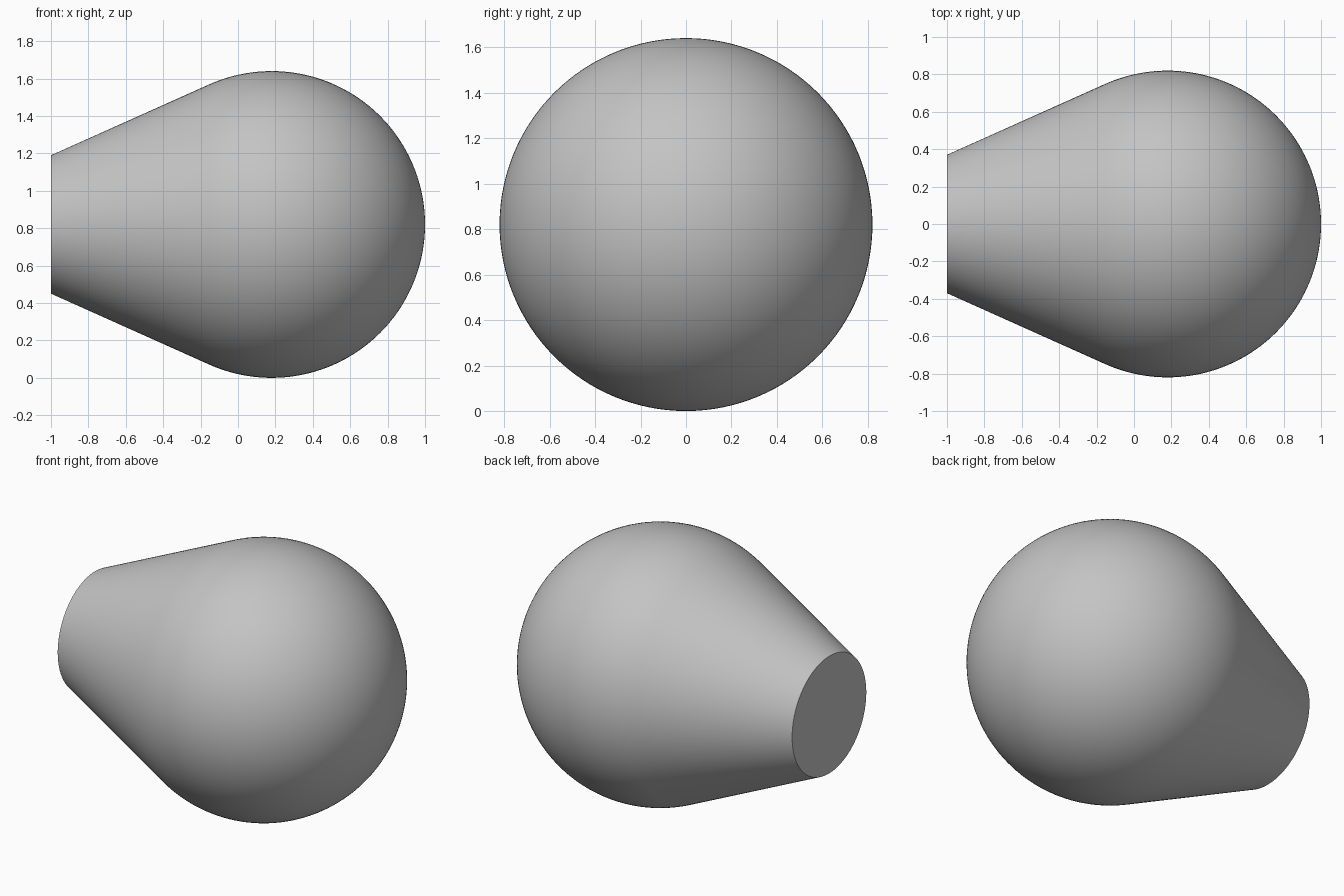
import bpy, bmesh, math
from mathutils import Matrix, Vector

cube = bpy.data.objects.get("Cube")
if cube:
    bpy.data.objects.remove(cube, do_unlink=True)

# Main dimensions
RADIUS = 0.82         # ball radius
BALL_X = 0.18         # ball centre
END_X = -1.0          # flat end of the neck
END_RADIUS = 0.37
SEGMENTS = 128
RINGS = 56

# One plain grey
grey = bpy.data.materials.new("plain grey")
grey.use_nodes = True
color = (0.55, 0.55, 0.55, 1.0)
grey.diffuse_color = color
grey.node_tree.nodes["Principled BSDF"].inputs["Base Color"].default_value = color

# Angle at which the straight neck leaves the ball tangentially
length = BALL_X - END_X
slope = math.asin(RADIUS / math.hypot(length, END_RADIUS)) - math.atan2(END_RADIUS, length)
start = math.pi / 2 + slope

# Profile: ball tip, arc to the tangent point, straight neck, end centre
profile = [(BALL_X + RADIUS * math.cos(start * i / RINGS),
            RADIUS * math.sin(start * i / RINGS)) for i in range(RINGS + 1)]
profile += [(END_X, END_RADIUS)]

# Revolve the profile about the x axis
bm = bmesh.new()
verts = [bm.verts.new((x, 0, r)) for x, r in profile]
edges = [bm.edges.new(pair) for pair in zip(verts, verts[1:])]
bmesh.ops.spin(bm, geom=verts + edges, cent=(0, 0, 0), axis=(1, 0, 0),
               angle=math.tau, steps=SEGMENTS, use_merge=True)
bmesh.ops.remove_doubles(bm, verts=bm.verts, dist=0.0001)

# Flat cap on the neck
rim = [e for e in bm.edges if e.is_boundary]
bmesh.ops.contextual_create(bm, geom=rim)
bmesh.ops.recalc_face_normals(bm, faces=bm.faces)
bmesh.ops.translate(bm, verts=bm.verts, vec=(0, 0, RADIUS))

mesh = bpy.data.meshes.new("ball_with_neck")
bm.to_mesh(mesh)
bm.free()
mesh.materials.append(grey)
body = bpy.data.objects.new("ball_with_neck", mesh)
bpy.context.collection.objects.link(body)

# Smooth sides, sharp cap edge
bpy.ops.object.select_all(action="DESELECT")
body.select_set(True)
bpy.context.view_layer.objects.active = body
bpy.ops.object.shade_smooth_by_angle(angle=math.radians(30))
